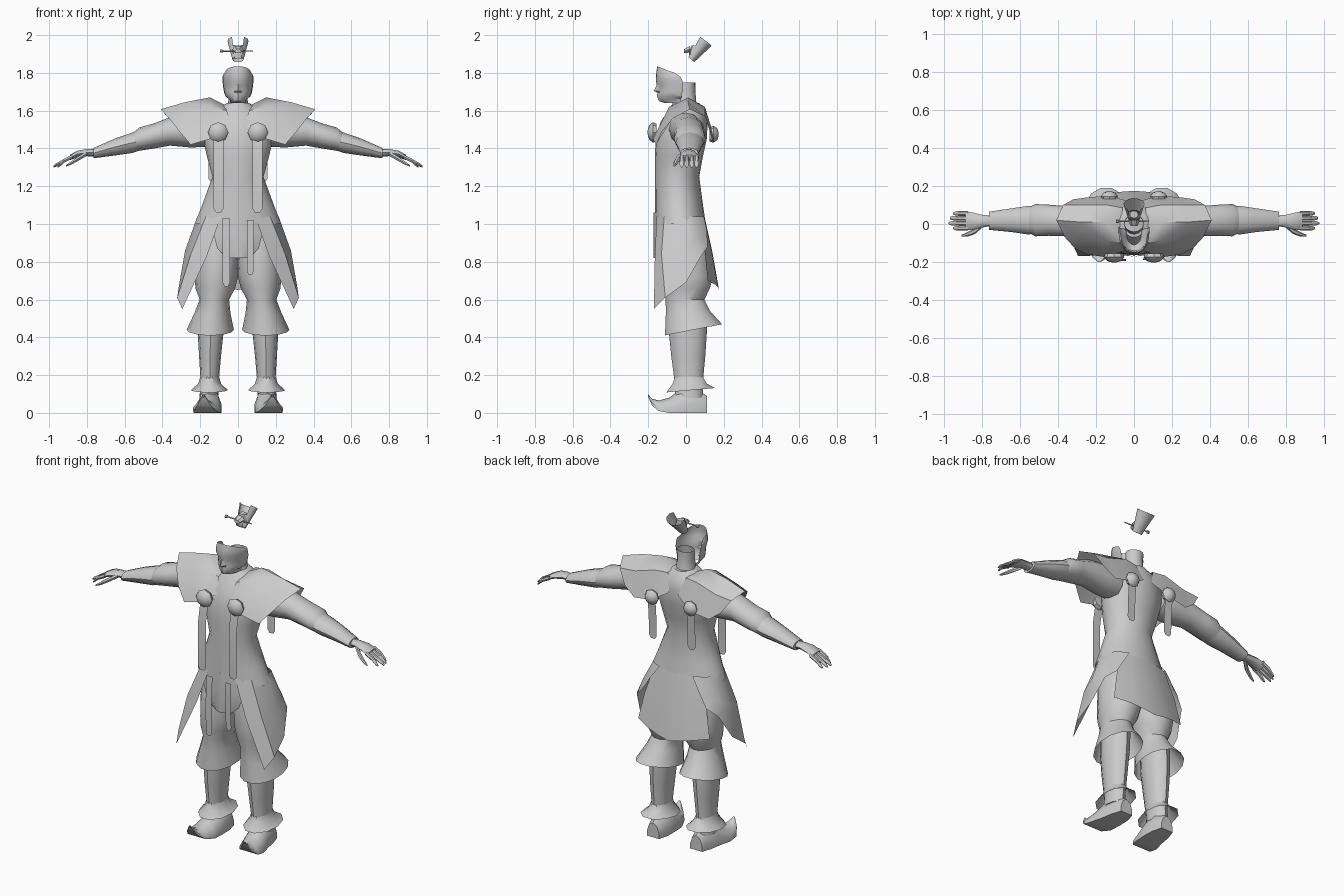
import bpy, math
from mathutils import Vector, Matrix

grey = bpy.data.materials.new("cloth grey")
grey.diffuse_color = (0.6, 0.6, 0.6, 1)


def build(name, verts, faces, mirror=False, angle=40):
    me = bpy.data.meshes.new(name)
    me.from_pydata([tuple(v) for v in verts], [], faces)
    me.materials.append(grey)
    ob = bpy.data.objects.new(name, me)
    bpy.context.collection.objects.link(ob)
    if mirror:
        ob.modifiers.new("Mirror", "MIRROR").use_clip = False
    bpy.ops.object.select_all(action="DESELECT")
    ob.select_set(True)
    bpy.context.view_layer.objects.active = ob
    bpy.ops.object.shade_smooth_by_angle(angle=math.radians(angle))
    return ob


def loft(name, rings, n=12, axis="Z", tilt=0, caps=(True, True), **kw):
    """Rings are (x, y, z, radius 1, radius 2), optionally with a tilt as sixth value."""
    verts, faces = [], []
    for r in rings:
        x, y, z, a, b = r[:5]
        t = r[5] if len(r) > 5 else tilt
        for i in range(n):
            c, s = math.cos(math.tau * i / n), math.sin(math.tau * i / n)
            verts.append({"Z": (x + a * c, y + b * s, z + t * s),
                          "X": (x + t * s, y + a * c, z + b * s),
                          "Y": (x - a * c, y, z + b * s)}[axis])
    for k in range(len(rings) - 1):
        for i in range(n):
            j = (i + 1) % n
            faces.append((k * n + i, k * n + j, k * n + n + j, k * n + n + i))
    if caps[0]:
        faces.append(tuple(reversed(range(n))))
    if caps[1]:
        faces.append(tuple(range(len(verts) - n, len(verts))))
    # rings listed top-down need flipping
    if axis == "Z" and rings[0][2] > rings[-1][2]:
        faces = [f[::-1] for f in faces]
    return build(name, verts, faces, **kw)


def grid(name, rows, **kw):
    """Sheet through equal-length rows of points."""
    m = len(rows[0])
    verts = [p for r in rows for p in r]
    faces = [(k * m + i, k * m + m + i, k * m + m + i + 1, k * m + i + 1)
             for k in range(len(rows) - 1) for i in range(m - 1)]
    return build(name, verts, faces, **kw)


# robe body: (z, half width, front y, back y)
body = [(1.0, .23, -.165, .105), (1.1, .19, -.165, .09), (1.25, .135, -.165, .07),
        (1.36, .165, -.165, .09), (1.45, .185, -.16, .11), (1.54, .18, -.135, .115),
        (1.60, .12, -.095, .10), (1.64, .06, -.07, .07)]
loft("robe_body", [(0, (f + b) / 2, z, w, (b - f) / 2) for z, w, f, b in body], 20, caps=(False, True))

# side skirt panels, columns from front edge to back edge
grid("side_skirt", [
    [(.09, -.155, 1.04), (.17, -.115, 1.04), (.215, -.03, 1.04), (.18, .06, 1.04), (.11, .095, 1.04)],
    [(.165, -.165, .83), (.25, -.13, .84), (.28, -.03, .86), (.245, .06, .92), (.16, .11, .97)],
    [(.295, -.17, .55), (.322, -.11, .61), (.31, 0, .69), (.275, .08, .83), (.215, .115, .88)]],
    mirror=True)
# back skirt panel
grid("back_skirt", [
    [(s * w, y - d * abs(s) ** 2, z + e * abs(s)) for s in (-1, -.6, -.3, 0, .3, .6, 1)]
    for z, w, y, d, e in ((1.03, .16, .10, .03, 0), (.85, .21, .14, .04, 0), (.65, .24, .175, .06, .05))])
# front apron tongue
grid("front_apron", [
    [(s * w, -.172 + .03 * s * s, z) for s in (1, .5, 0, -.5, -1)]
    for z, w in ((1.06, .10), (.95, .13), (.87, .11), (.82, .06))])


# hanging ribbons
def ribbon(name, x, w, pts, mirror=False):
    grid(name, [[(x + w, y, z), (x - w, y, z)] for y, z in pts] +
         [[(x + w * .5, pts[-1][0], pts[-1][1] - .02), (x - w * .5, pts[-1][0], pts[-1][1] - .02)]],
         mirror=mirror)


ribbon("front_strap", .103, .026, [(-.175, 1.47), (-.198, 1.35), (-.198, 1.08)], True)
ribbon("back_strap", .13, .026, [(.145, 1.47), (.135, 1.35), (.132, 1.24)], True)
ribbon("left_belt_tail", .065, .018, [(-.185, 1.02), (-.19, .85), (-.182, .75)])
ribbon("right_belt_tail", -.062, .02, [(-.185, 1.03), (-.195, .85), (-.19, .69)])

# round rosettes on chest and back
for name, x, y, z, s, r in (("chest_rosette", .105, -.155, 1.485, -1, .054),
                            ("back_rosette", .13, .125, 1.475, 1, .045)):
    rings = [(x, y + s * d, z, r * k, r * k) for d, k in ((0, .85), (.02, 1), (.04, .7), (.048, .2))]
    loft(name, rings if s < 0 else rings[::-1], 8, "Y", mirror=True)

# shoulder cape, each row runs front hem, ridge, back hem
grid("shoulder_cape", [
    [(.03, -.135, 1.52), (.06, -.10, 1.60), (.07, 0, 1.63), (.06, .085, 1.62), (.03, .12, 1.52)],
    [(.15, -.175, 1.45), (.14, -.09, 1.62), (.15, .01, 1.67), (.14, .10, 1.62), (.13, .15, 1.46)],
    [(.25, -.16, 1.42), (.27, -.09, 1.58), (.28, .01, 1.645), (.27, .10, 1.58), (.25, .14, 1.44)],
    [(.31, -.13, 1.49), (.365, -.07, 1.56), (.41, .02, 1.607), (.375, .10, 1.57), (.32, .13, 1.49)]],
    mirror=True)

# arms
loft("upper_arm", [(.15, 0, 1.50, .09, .09), (.25, .01, 1.49, .09, .085), (.36, .015, 1.49, .08, .075),
                   (.45, .02, 1.465, .082, .066), (.52, .02, 1.45, .085, .062), (.56, .02, 1.43, .065, .05)],
     12, "X", mirror=True)
loft("forearm", [(.50, .02, 1.445, .07, .05), (.56, .02, 1.43, .075, .054), (.65, .02, 1.408, .062, .045),
                 (.765, .017, 1.375, .048, .027)], 12, "X", mirror=True)
# hands
loft("palm", [(.755, .017, 1.377, .028, .021), (.80, .015, 1.378, .033, .019), (.85, .015, 1.37, .045, .018),
              (.89, .018, 1.352, .05, .014)], 8, "X", mirror=True)
for i, (y, tip) in enumerate(((-.022, .955), (.004, .978), (.031, .972), (.056, .955))):
    loft(f"finger_{i + 1}", [(.875, y, 1.358, .013, .013), (.92, y, 1.335, .013, .012),
                             (tip - .012, y, 1.312, .011, .009), (tip, y, 1.302, .005, .004)],
         6, "X", mirror=True)
loft("thumb", [(.80, -.002, 1.373, .017, .014), (.84, -.038, 1.35, .015, .014),
               (.88, -.055, 1.325, .012, .011), (.91, -.062, 1.308, .005, .005)], 6, "X", mirror=True)

# baggy trousers with flared, rising cuffs
loft("trouser_leg", [(.09, 0, 1.0, .10, .09), (.108, 0, .85, .115, .125), (.115, .01, .72, .115, .135),
                     (.12, .005, .66, .105, .125), (.125, -.005, .60, .078, .105),
                     (.135, .01, .53, .095, .12, .01), (.147, .04, .44, .125, .155, .03)],
     14, caps=(True, False), mirror=True)
# shins, boot cuffs and curled shoes
loft("shin", [(.14, .01, .56, .07, .10), (.145, .01, .42, .068, .10), (.148, .012, .30, .058, .09),
              (.15, .015, .15, .047, .073), (.155, .015, .08, .05, .075)], 12, mirror=True)
loft("boot_cuff", [(.15, .015, .19, .05, .078), (.15, .02, .155, .06, .095),
                   (.152, .025, .12, .098, .135, .012)], 10, caps=(False, False), mirror=True)
rows = []
for x, y, lo, hi, w in ((.145, .11, 0, .09, .04), (.147, .05, 0, .13, .058), (.152, -.02, 0, .13, .065),
                        (.163, -.09, 0, .08, .072), (.175, -.145, .01, .066, .062),
                        (.18, -.18, .04, .075, .035), (.182, -.2, .085, .097, .008)):
    h = hi - lo
    rows.append([(x + w * a, y, lo + h * b) for a, b in
                 ((1, 0), (1, .35), (.65, .8), (0, 1), (-.65, .8), (-1, .35), (-1, 0), (1, 0))])
grid("shoe", [r for r in rows], mirror=True)
grid("shoe_heel", [[rows[0][0], rows[0][1], rows[0][2], rows[0][3]],
                   [rows[0][6], rows[0][5], rows[0][4], rows[0][3]]], mirror=True)

# neck
loft("neck", [(0, 0, 1.59, .075, .07), (0, 0, 1.64, .052, .055), (0, 0, 1.70, .05, .05),
              (0, .005, 1.75, .052, .045)], 12, caps=(False, False))
# face shell: (z, front y, half width, back y, drop at the sides, nose bump)
face = []
for z, f, w, b, drop, nose in (
        (1.835, -.152, .068, -.06, .035, 0), (1.80, -.158, .082, -.03, .02, 0),
        (1.765, -.16, .082, -.02, .005, 0), (1.735, -.145, .080, -.015, 0, .010),
        (1.705, -.145, .075, -.015, 0, .026), (1.695, -.145, .073, -.02, 0, .006),
        (1.675, -.148, .066, -.02, 0, .006), (1.65, -.142, .045, -.03, -.012, 0),
        (1.64, -.11, .04, -.03, 0, 0)):
    row = []
    for i in range(-6, 7):
        t = i / 6
        c, s = max(math.cos(t * math.pi / 2), 0), math.sin(t * math.pi / 2)
        row.append((w * s, b + (f - b) * c ** .8 - (nose if i == 0 else 0), z - drop * t * t))
    face.append(row)
grid("face", face, angle=35)

# floating hair crown, a tilted band open at the front
tilt = Matrix.Translation((0, .045, 1.895)) @ Matrix.Rotation(math.radians(-38), 4, "X")
crown = []
for h, r in ((-.03, .03), (.03, .042), (.095, .056)):
    crown.append([tilt @ Vector((r * math.sin(a), r * .75 * math.cos(a), h))
                  for a in (math.radians(-145 + 29 * k) for k in range(11))])
grid("crown_band", crown)
loft("topknot", [(0, .04, 1.875, .024, .02), (0, .045, 1.91, .036, .03), (0, .05, 1.945, .022, .02)], 8)
# hair pin with a knob
loft("hair_pin", [(-.095, .015, 1.915, .009, .009), (-.082, .015, 1.915, .009, .009),
                  (-.078, .015, 1.915, .004, .004), (.08, .015, 1.915, .003, .003)], 6, "X")
loft("pin_clasp", [(0, .02, 1.925, .03, .02), (0, -.01, 1.915, .018, .012)], 6, "Y")
